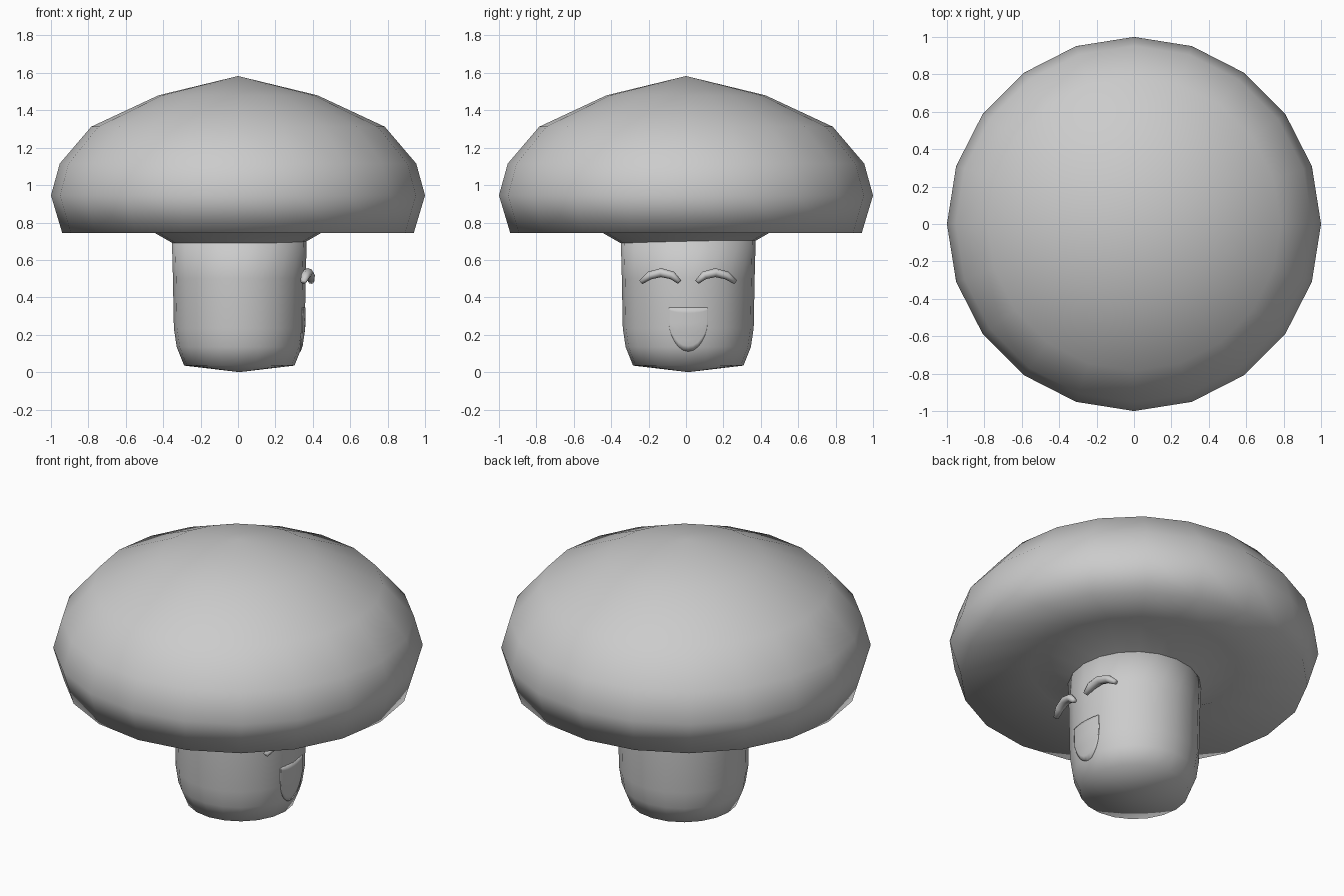
import bpy, bmesh, math
from mathutils import Vector

if "Cube" in bpy.data.objects:
    bpy.data.objects.remove(bpy.data.objects["Cube"])

CX, CY = 0.007, 0.012   # stem axis


def finish(name, bm):
    bmesh.ops.recalc_face_normals(bm, faces=bm.faces[:])
    me = bpy.data.meshes.new(name)
    bm.to_mesh(me)
    bm.free()
    for p in me.polygons:
        p.use_smooth = True
    ob = bpy.data.objects.new(name, me)
    bpy.context.collection.objects.link(ob)
    return ob


def lathe(name, profile, sides, cx=0, cy=0):
    """Revolve (radius, z) points; radius 0 makes a pole."""
    bm = bmesh.new()
    rings = []
    for r, z in profile:
        if r == 0:
            rings.append([bm.verts.new((cx, cy, z))] * sides)
        else:
            rings.append([bm.verts.new((cx + r * math.cos(2 * math.pi * i / sides),
                                        cy + r * math.sin(2 * math.pi * i / sides), z))
                          for i in range(sides)])
    for a, b in zip(rings, rings[1:]):
        for i in range(sides):
            j = (i + 1) % sides
            bm.faces.new(list(dict.fromkeys((a[i], a[j], b[j], b[i]))))
    return finish(name, bm)


# Cap with a slightly hollow underside and a collar meeting the stem
lathe("cap", [(0, 1.583), (0.425, 1.48), (0.785, 1.312), (0.95 / 0.951, 1.115 - 0.17),
              (0.94, 0.745), (0.55, 0.80), (0.43, 0.745), (0.34, 0.685)][:3]
      + [(0.953, 1.115), (1.0, 0.945), (0.94, 0.745), (0.56, 0.81), (0.35, 0.69), (0, 0.69)], 20)

# Stem
STEM = [(0, 0), (0.295, 0.035), (0.335, 0.135), (0.35, 0.235), (0.355, 0.5), (0.362, 0.76)]
lathe("stem", STEM + [(0, 0.76)], 20, CX, CY)


def stem_radius(z):
    for (r0, z0), (r1, z1) in zip(STEM, STEM[1:]):
        if z <= z1:
            return r0 + (r1 - r0) * (z - z0) / (z1 - z0)
    return STEM[-1][0]


# Smiling eyes: tapered arched tubes facing +x
def eye(name, side):
    path = [(0.392, 0.047, 0.482, 0.013), (0.385, 0.085, 0.517, 0.022),
            (0.374, 0.145, 0.532, 0.024), (0.362, 0.205, 0.517, 0.022),
            (0.350, 0.252, 0.482, 0.013)]
    pts = [Vector((x, CY + side * y, z)) for x, y, z, r in path]
    bm = bmesh.new()
    rings = []
    for k, p in enumerate(pts):
        t = (pts[min(k + 1, 4)] - pts[max(k - 1, 0)]).normalized()
        u = t.cross(Vector((1, 0, 0))).normalized()
        v = t.cross(u)
        rings.append([bm.verts.new(p + path[k][3] * (u * math.cos(a) + v * 1.2 * math.sin(a)))
                      for a in (i * math.pi / 4 for i in range(8))])
    for a, b in zip(rings, rings[1:]):
        for i in range(8):
            bm.faces.new((a[i], a[(i + 1) % 8], b[(i + 1) % 8], b[i]))
    bm.faces.new(rings[0])
    bm.faces.new(rings[-1])
    finish(name, bm)


eye("eye_left", -1)
eye("eye_right", 1)

# Open mouth: thin D-shaped patch wrapped on the stem
bm = bmesh.new()
cols, rows = 12, 8
grid = []
for i in range(cols + 1):
    s = -math.cos(math.pi * i / cols)
    y = 0.104 * s
    low = 0.265 - 0.155 * max(0, 1 - abs(s) ** 2.0) ** 0.6
    col = []
    for j in range(rows + 1):
        z = low + (0.345 - low) * j / rows
        r = stem_radius(z) + 0.003
        col.append(bm.verts.new((CX + math.sqrt(r * r - y * y), CY + y, z)))
    grid.append(col)
for a, b in zip(grid, grid[1:]):
    for j in range(rows):
        bm.faces.new((a[j], b[j], b[j + 1], a[j + 1]))
mouth = finish("mouth", bm)
mod = mouth.modifiers.new("thickness", 'SOLIDIFY')
mod.thickness = 0.012
mod.offset = -1
